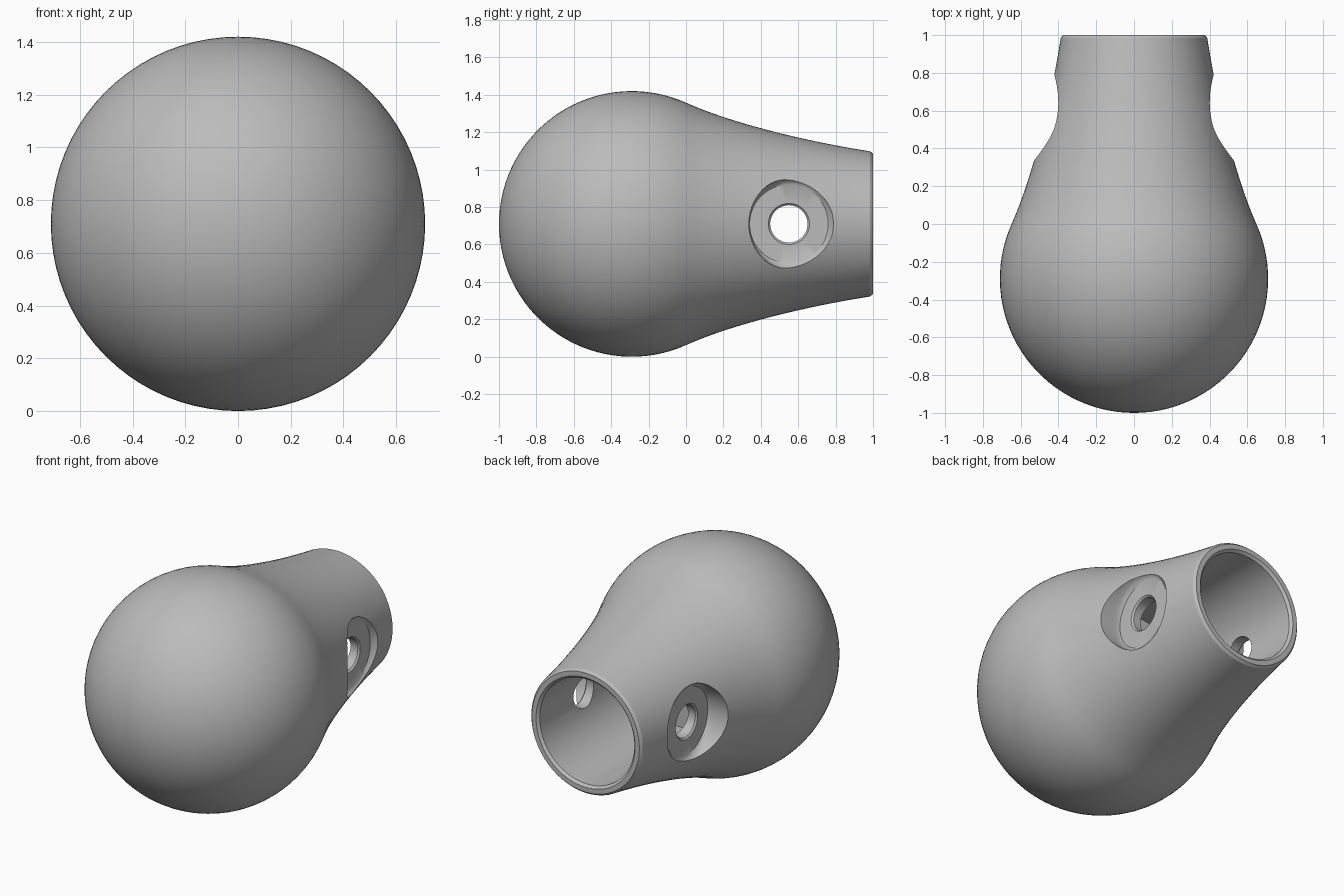
import bpy, bmesh, math
from mathutils import Vector
from mathutils.geometry import interpolate_bezier

if "Cube" in bpy.data.objects:
    bpy.data.objects.remove(bpy.data.objects["Cube"], do_unlink=True)

CENTRE_Z = 0.71
RADIUS = 0.71
BALL_Y = -0.29
SIDES = 80

grey = bpy.data.materials.new("plain grey")
grey.use_nodes = True
grey.diffuse_color = (0.5, 0.5, 0.5, 1)
grey.node_tree.nodes["Principled BSDF"].inputs["Base Color"].default_value = (0.5, 0.5, 0.5, 1)


def loft(name, rings, cap):
    """Skin a list of closed point rings into a solid."""
    bm = bmesh.new()
    loops = [[bm.verts.new(p) for p in ring] for ring in rings]
    for a, b in zip(loops, loops[1:]):
        for i in range(len(a)):
            j = (i + 1) % len(a)
            bm.faces.new((a[i], a[j], b[j], b[i]))
    if cap:
        bm.faces.new(loops[0])
        bm.faces.new(loops[-1])
    bmesh.ops.remove_doubles(bm, verts=bm.verts, dist=1e-5)
    bmesh.ops.recalc_face_normals(bm, faces=bm.faces)
    mesh = bpy.data.meshes.new(name)
    bm.to_mesh(mesh)
    bm.free()
    mesh.materials.append(grey)
    obj = bpy.data.objects.new(name, mesh)
    bpy.context.collection.objects.link(obj)
    return obj


def angles(count):
    return [2 * math.pi * i / count for i in range(count)]


# Ball, flared neck, chamfered rim and blind bore as one turned profile
profile = []
ball_end = math.acos(BALL_Y / RADIUS)
for i in range(33):
    a = ball_end * i / 32
    profile.append((BALL_Y - RADIUS * math.cos(a), RADIUS * math.sin(a)))
neck = interpolate_bezier(Vector((0, 0.648)), Vector((0.25, 0.536)),
                          Vector((0.65, 0.44)), Vector((0.985, 0.388)), 24)
profile += [tuple(p) for p in neck[1:]]
profile += [(1, 0.375), (1, 0.345), (0.985, 0.33), (0.05, 0.33), (0.05, 0)]
knob = loft("knob_body", [[(r * math.cos(a), y, CENTRE_Z + r * math.sin(a))
                           for a in angles(SIDES)] for y, r in profile], False)

# Screw pockets: cross hole, flat seat and flared wall (x, y centre, y radius, z radius)
pocket = [(0.2, 0.55, 0.1, 0.1), (0.38, 0.55, 0.1, 0.1), (0.39, 0.55, 0.11, 0.11),
          (0.39, 0.55, 0.21, 0.21), (0.4, 0.555, 0.217, 0.228),
          (0.42, 0.562, 0.226, 0.242), (0.45, 0.567, 0.231, 0.25),
          (0.8, 0.567, 0.231, 0.25)]
bpy.context.view_layer.objects.active = knob
for side in (1, -1):
    cutter = loft("pocket_cutter", [[(side * x, y + ry * math.cos(a), CENTRE_Z + rz * math.sin(a))
                                     for a in angles(48)] for x, y, ry, rz in pocket], True)
    cutter.hide_render = True
    cut = knob.modifiers.new("pocket", 'BOOLEAN')
    cut.operation = 'DIFFERENCE'
    cut.solver = 'EXACT'
    cut.object = cutter
    bpy.ops.object.modifier_apply(modifier=cut.name)
    bpy.data.objects.remove(cutter, do_unlink=True)

# Smooth shading with crisp pocket and rim edges
bpy.ops.object.select_all(action='DESELECT')
knob.select_set(True)
bpy.ops.object.shade_smooth_by_angle(angle=math.radians(30))
